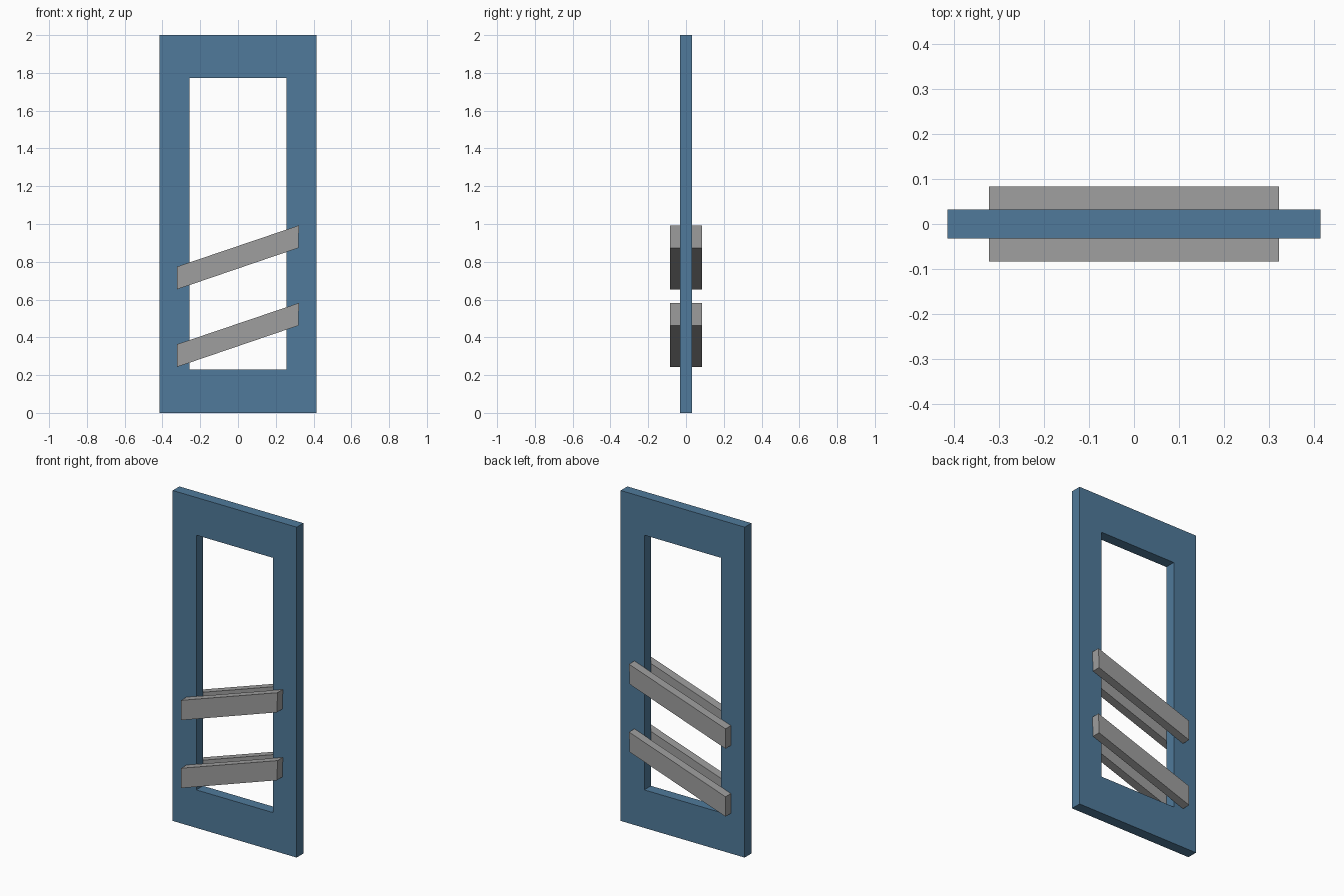
import bpy
import bmesh

if "Cube" in bpy.data.objects:
    bpy.data.objects.remove(bpy.data.objects["Cube"])


def material(name, color):
    m = bpy.data.materials.new(name)
    m.diffuse_color = (*color, 1)
    m.use_nodes = True
    m.node_tree.nodes["Principled BSDF"].inputs["Base Color"].default_value = m.diffuse_color
    return m


blue = material("blue paint", (0.080, 0.195, 0.325))
grey = material("grey metal", (0.345, 0.345, 0.345))


def finish(name, bm, mat):
    bmesh.ops.recalc_face_normals(bm, faces=bm.faces)
    me = bpy.data.meshes.new(name)
    bm.to_mesh(me)
    bm.free()
    me.materials.append(mat)
    ob = bpy.data.objects.new(name, me)
    bpy.context.collection.objects.link(ob)
    return ob


def extrude_y(bm, faces, depth):
    """Thicken flat faces along +y, keeping the front faces."""
    ret = bmesh.ops.extrude_face_region(bm, geom=faces, use_keep_orig=True)
    moved = [g for g in ret["geom"] if isinstance(g, bmesh.types.BMVert)]
    bmesh.ops.translate(bm, verts=moved, vec=(0, depth, 0))


HALF = 0.032    # half the frame thickness
BAR = 0.0515    # bar thickness

# door frame: a rectangular ring with a tall opening
bm = bmesh.new()
outer = [(-0.415, 0), (0.415, 0), (0.415, 2), (-0.415, 2)]
inner = [(-0.257, 0.23), (0.257, 0.23), (0.257, 1.772), (-0.257, 1.772)]
o = [bm.verts.new((x, -HALF, z)) for x, z in outer]
i = [bm.verts.new((x, -HALF, z)) for x, z in inner]
ring = [bm.faces.new((o[k], o[(k + 1) % 4], i[(k + 1) % 4], i[k])) for k in range(4)]
extrude_y(bm, ring, 2 * HALF)
finish("door_frame", bm, blue)

# slanted push bars, two on each side of the frame
profile = [(-0.323, 0), (0.319, 0.219), (0.323, 0.339), (-0.323, 0.12)]
for level, z0 in (("lower", 0.243), ("upper", 0.654)):
    for side, y0 in (("front", -HALF - BAR), ("back", HALF)):
        bm = bmesh.new()
        f = bm.faces.new([bm.verts.new((x, y0, z0 + z)) for x, z in profile])
        extrude_y(bm, [f], BAR)
        finish(f"{level}_{side}_bar", bm, grey)
